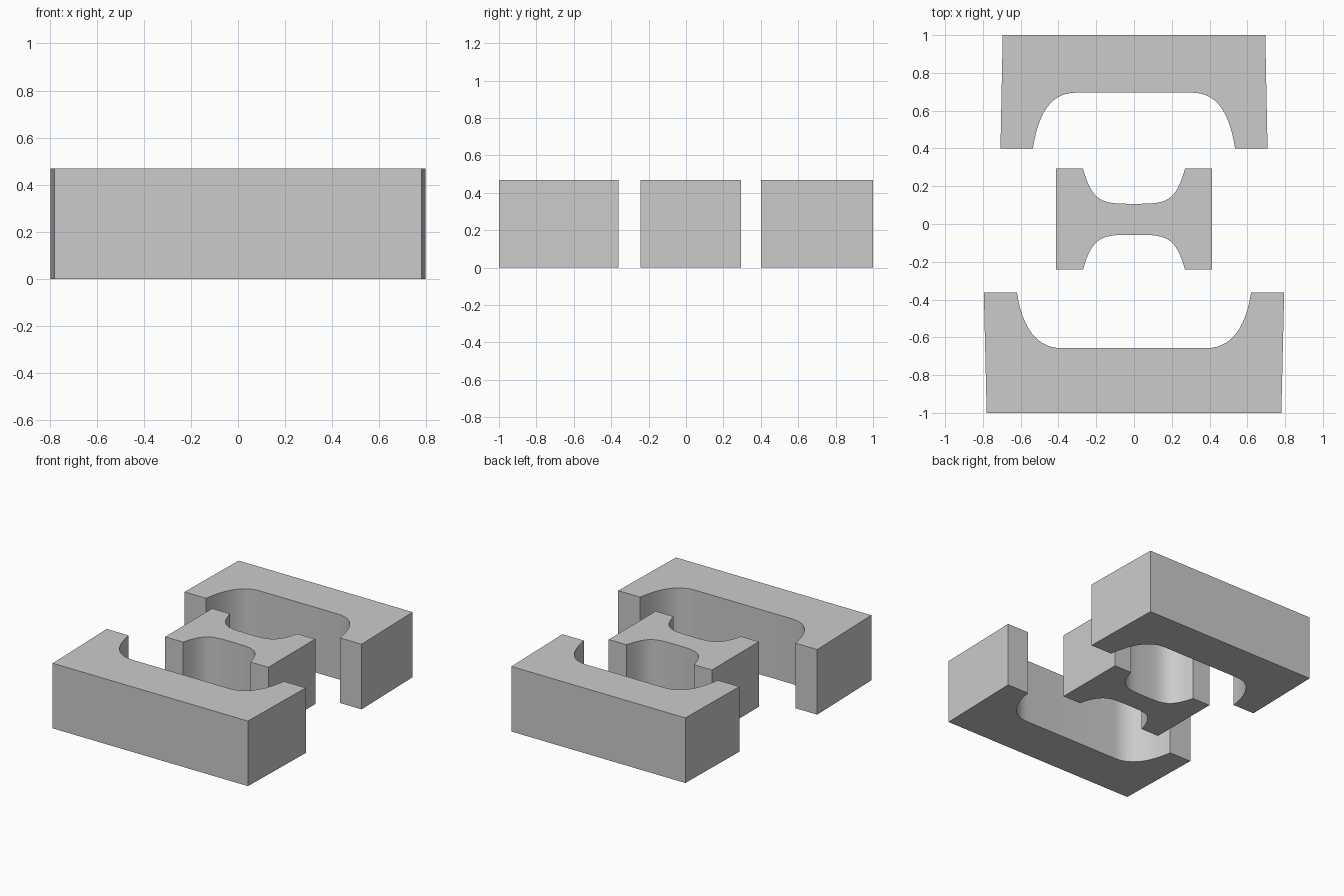
import bpy, bmesh, math
from mathutils import Vector
from mathutils.geometry import interpolate_bezier

if "Cube" in bpy.data.objects:
    bpy.data.objects.remove(bpy.data.objects["Cube"])

HEIGHT = 0.47


def bezier(p0, p1, p2, p3, n=14):
    """Sampled cubic curve in plan."""
    pts = interpolate_bezier(*[Vector((x, y, 0)) for x, y in (p0, p1, p2, p3)], n)
    return [(p.x, p.y) for p in pts]


def mirrored(half):
    """Close a right-hand half outline by mirroring it across x = 0."""
    return half + [(-x, y) for x, y in reversed(half) if abs(x) > 1e-5]


def extrude_outline(name, outline):
    bm = bmesh.new()
    face = bm.faces.new([bm.verts.new((x, y, 0)) for x, y in outline])
    ext = bmesh.ops.extrude_face_region(bm, geom=[face], use_keep_orig=True)
    top = [g for g in ext["geom"] if isinstance(g, bmesh.types.BMVert)]
    bmesh.ops.translate(bm, verts=top, vec=(0, 0, HEIGHT))
    bmesh.ops.recalc_face_normals(bm, faces=bm.faces)
    mesh = bpy.data.meshes.new(name)
    bm.to_mesh(mesh)
    bm.free()
    obj = bpy.data.objects.new(name, mesh)
    bpy.context.collection.objects.link(obj)
    bpy.ops.object.select_all(action='DESELECT')
    obj.select_set(True)
    bpy.context.view_layer.objects.active = obj
    bpy.ops.object.shade_smooth_by_angle(angle=math.radians(30))
    return obj


def channel_block(name, back, tip, floor, back_w, tip_w, mouth_w, floor_w):
    """U-shaped block: straight back, two arms, curved inner corners."""
    depth = floor - tip
    curve = bezier((mouth_w, tip), (mouth_w - 0.03, tip + depth * 0.68),
                   (floor_w + 0.12, floor), (floor_w, floor))
    extrude_outline(name, mirrored([(back_w, back), (tip_w, tip)] + curve))


# Rear and front U-shaped blocks
channel_block("rear_block", 1.0, 0.40, 0.695, 0.695, 0.707, 0.535, 0.31)
channel_block("front_block", -1.0, -0.362, -0.657, 0.78, 0.795, 0.62, 0.385)

# Central waisted block with a curved notch front and back
rear_notch = bezier((0, 0.107), (0.16, 0.107), (0.22, 0.107), (0.27, 0.293))
front_notch = bezier((0.27, -0.242), (0.22, -0.057), (0.16, -0.057), (0, -0.057))
extrude_outline("centre_block", mirrored(
    rear_notch + [(0.412, 0.293), (0.412, -0.242)] + front_notch))
